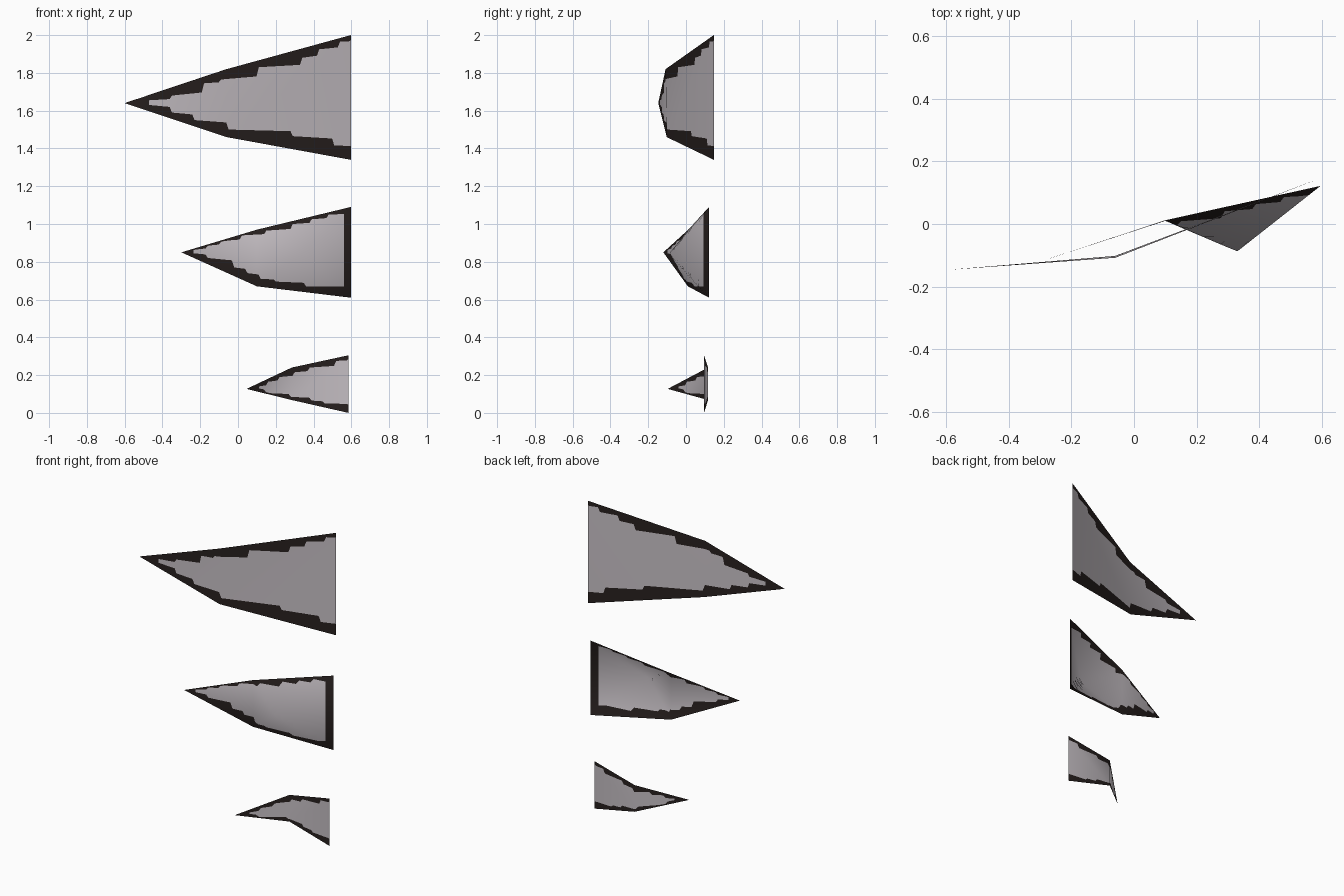
import bpy, bmesh
from mathutils import Vector

if "Cube" in bpy.data.objects:
    bpy.data.objects.remove(bpy.data.objects["Cube"], do_unlink=True)


def make_material(name, color):
    mat = bpy.data.materials.new(name)
    mat.use_nodes = True
    mat.diffuse_color = (*color, 1)
    mat.node_tree.nodes["Principled BSDF"].inputs["Base Color"].default_value = (*color, 1)
    return mat


cloth = make_material("pale grey cloth", (0.55, 0.51, 0.54))
trim = make_material("dark trim", (0.02, 0.014, 0.013))
INNER_ROWS = 8


def interpolate(points, x):
    """Height of a polyline at x, held constant past its ends."""
    if x <= points[0][0]:
        return points[0][1]
    for (ax, az), (bx, bz) in zip(points, points[1:]):
        if x <= bx:
            return az + (bz - az) * (x - ax) / (bx - ax)
    return points[-1][1]


def ragged(points):
    """Turn a list of levels into a line of short, steep steps."""
    line = [points[0]]
    for (ax, az), (bx, bz) in zip(points, points[1:]):
        line += [(bx - 0.012, az + (bz - az) * 0.25), (bx, bz)]
    return line


def cross_2d(a, b, c):
    return (b.x - a.x) * (c.z - a.z) - (b.z - a.z) * (c.x - a.x)


def drape(co, corners, normals, triangles):
    """Depth and smooth normal of the folded sheet at a point."""
    best = None
    for tri in triangles:
        a, b, c = (corners[i] for i in tri)
        area = cross_2d(a, b, c)
        weights = [cross_2d(co, b, c) / area, cross_2d(a, co, c) / area, cross_2d(a, b, co) / area]
        if best is None or min(weights) > min(best[0]):
            best = (weights, tri)
    depth = sum(w * corners[i].y for w, i in zip(*best))
    normal = sum((normals[i] * w for w, i in zip(*best)), Vector())
    return depth, normal.normalized()


def pennant(name, tip, mid_low, mid_high, end_low, end_high, lower, upper, belly=None, hem=None):
    corners = [Vector(p) for p in (tip, mid_low, mid_high, end_low, end_high)]
    triangles = [(0, 1, 2), (1, 3, 4), (1, 4, 2)]
    if belly:
        corners.append(Vector(belly))
        triangles = [(0, 1, 2), (1, 3, 5), (3, 4, 5), (4, 2, 5), (2, 1, 5)]
    normals = [Vector() for _ in corners]
    for tri in triangles:
        a, b, c = (corners[i] for i in tri)
        for i in tri:
            normals[i] += (b - a).cross(c - a)
    for n in normals:
        n.normalize()

    # Outline and ragged trim lines
    low_edge = [(corners[i].x, corners[i].z) for i in (0, 1, 3)]
    high_edge = [(corners[i].x, corners[i].z) for i in (0, 2, 4)]
    lower, upper = ragged(lower), ragged(upper)
    cloth_start, end = lower[0][0], end_low[0]
    cloth_end = hem or end
    stops = {round(p[0], 3) for p in low_edge + high_edge + lower + upper}
    stops |= {round(v, 3) for v in (cloth_end, corners[-1].x)}
    stops |= {tip[0] + (end - tip[0]) * i / 24 for i in range(24)}
    stops = sorted(s for s in stops if s <= end + 0.0001)

    # Columns of faces, dark in the outer rows, before the cloth and in the hem
    bm = bmesh.new()
    columns = []
    for x in stops:
        lo, hi = interpolate(low_edge, x), interpolate(high_edge, x)
        gap = min(0.008, (hi - lo) / 3)
        a = max(interpolate(lower, x), lo + gap)
        b = min(interpolate(upper, x), hi - gap)
        a = min(a, hi - gap)
        b = max(b, a)
        rows = [lo] + [a + (b - a) * i / INNER_ROWS for i in range(INNER_ROWS + 1)] + [hi]
        columns.append([bm.verts.new((x, 0, z)) for z in rows])
    for left, right in zip(columns, columns[1:]):
        middle = (left[0].co.x + right[0].co.x) / 2
        for i in range(len(left) - 1):
            face = bm.faces.new((left[i], right[i], right[i + 1], left[i + 1]))
            face.smooth = True
            inside = 0 < i < len(left) - 2 and cloth_start < middle < cloth_end
            face.material_index = 0 if inside else 1
    bmesh.ops.remove_doubles(bm, verts=bm.verts[:], dist=0.0001)

    # Fold the flat sheet into shape
    smooth_normals = []
    for v in bm.verts:
        v.co.y, normal = drape(v.co, corners, normals, triangles)
        smooth_normals.append(normal)
    mesh = bpy.data.meshes.new(name)
    bm.to_mesh(mesh)
    bm.free()
    mesh.materials.append(cloth)
    mesh.materials.append(trim)
    mesh.normals_split_custom_set_from_vertices(smooth_normals)
    bpy.context.collection.objects.link(bpy.data.objects.new(name, mesh))


pennant("top_pennant", (-0.6, -0.147, 1.64),
        (-0.06, -0.102, 1.46), (-0.06, -0.108, 1.82), (0.597, 0.147, 1.34), (0.597, 0.147, 2),
        lower=[(-0.47, 1.63), (-0.35, 1.59), (-0.23, 1.55), (-0.05, 1.5),
               (0.29, 1.465), (0.51, 1.415), (0.6, 1.41)],
        upper=[(-0.47, 1.655), (-0.35, 1.68), (-0.18, 1.745), (-0.09, 1.765), (0.11, 1.83),
               (0.34, 1.88), (0.43, 1.925), (0.54, 1.965), (0.6, 1.975)])

pennant("middle_pennant", (-0.3, -0.12, 0.85),
        (0.1, 0.01, 0.67), (0.1, 0.012, 0.97), (0.597, 0.122, 0.61), (0.597, 0.122, 1.09),
        lower=[(-0.235, 0.845), (-0.16, 0.82), (-0.02, 0.77), (0.05, 0.74),
               (0.12, 0.71), (0.2, 0.695), (0.36, 0.67), (0.6, 0.67)],
        upper=[(-0.235, 0.865), (-0.16, 0.885), (-0.09, 0.91), (0.02, 0.94),
               (0.15, 0.965), (0.29, 1), (0.39, 1.025), (0.48, 1.05), (0.6, 1.065)],
        belly=(0.33, -0.088, 0.845), hem=0.56)

pennant("bottom_pennant", (0.045, -0.097, 0.127),
        (0.285, 0.117, 0.068), (0.285, 0.117, 0.24), (0.585, 0.095, 0), (0.585, 0.095, 0.305),
        lower=[(0.11, 0.13), (0.15, 0.105), (0.28, 0.085), (0.39, 0.065), (0.46, 0.05), (0.59, 0.04)],
        upper=[(0.11, 0.14), (0.16, 0.165), (0.22, 0.19), (0.3, 0.215),
               (0.38, 0.24), (0.52, 0.275), (0.59, 0.29)])
